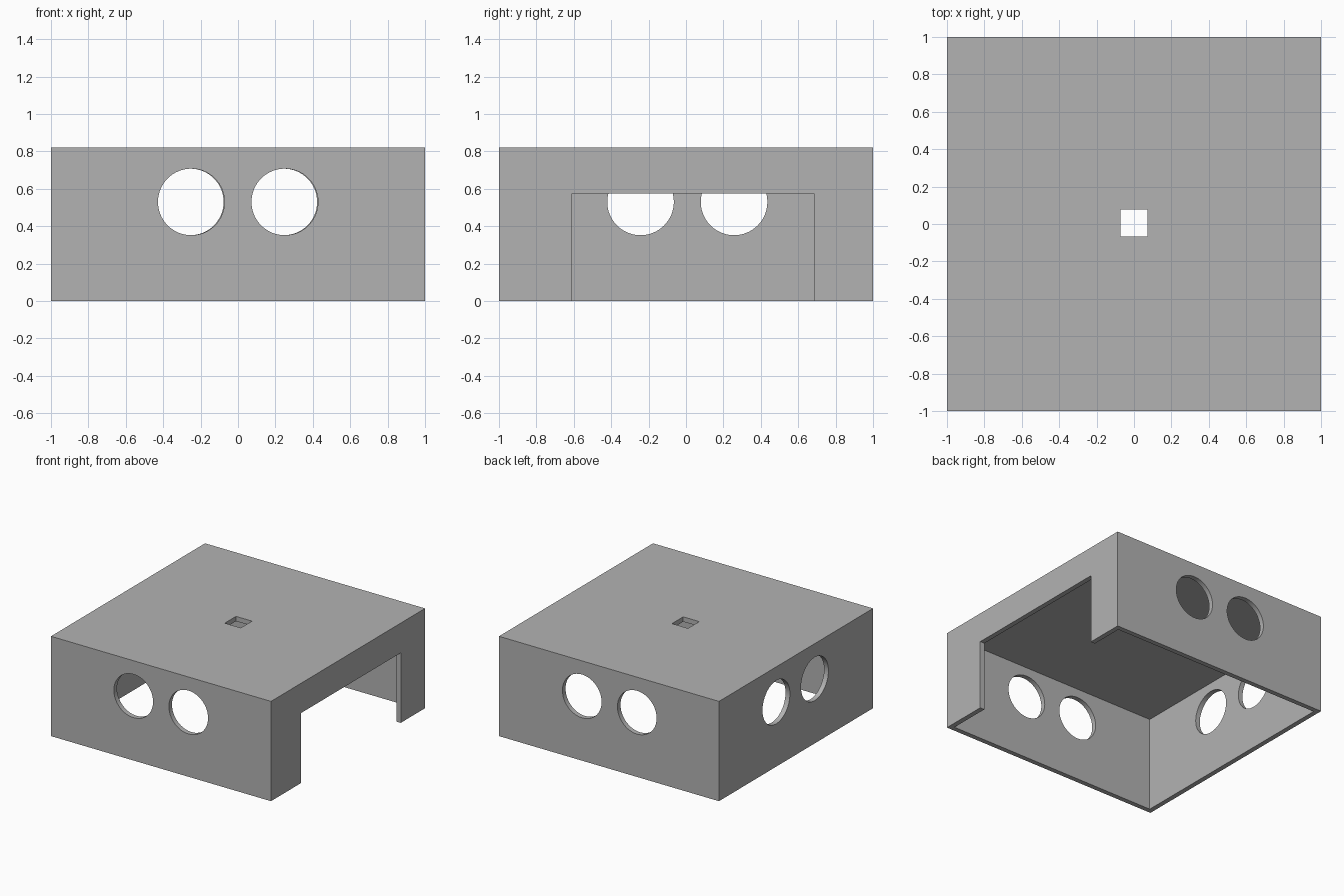
import bpy
import math
from mathutils import Vector

HEIGHT = 0.82
WALL = 0.04
HOLE_RADIUS = 0.178
HOLE_Z = 0.53

old = bpy.data.objects.get("Cube")
if old:
    bpy.data.objects.remove(old, do_unlink=True)

# Single matte grey
grey = bpy.data.materials.new("plain_grey")
grey.use_nodes = True
colour = (0.45, 0.45, 0.45, 1)
grey.diffuse_color = colour
grey.node_tree.nodes["Principled BSDF"].inputs["Base Color"].default_value = colour


def box(name, low, high):
    """Axis-aligned box between two corners."""
    low, high = Vector(low), Vector(high)
    bpy.ops.mesh.primitive_cube_add(size=1, location=(low + high) / 2)
    obj = bpy.context.object
    obj.name = name
    obj.scale = high - low
    bpy.ops.object.transform_apply(location=True, rotation=True, scale=True)
    return obj


def round_cutter(name, location, rotation):
    """Cylinder that passes through one wall."""
    bpy.ops.mesh.primitive_cylinder_add(vertices=64, radius=HOLE_RADIUS, depth=0.3,
                                        location=location, rotation=rotation)
    obj = bpy.context.object
    obj.name = name
    return obj


def cut(target, cutter):
    """Subtract the cutter and remove it afterwards."""
    cutter.hide_render = True
    mod = target.modifiers.new(cutter.name, "BOOLEAN")
    mod.operation = "DIFFERENCE"
    mod.solver = "EXACT"
    mod.object = cutter
    bpy.context.view_layer.objects.active = target
    bpy.ops.object.modifier_apply(modifier=mod.name)
    bpy.data.objects.remove(cutter, do_unlink=True)


# Outer block, hollowed from below
shell = box("box_cover", (-1, -1, 0), (1, 1, HEIGHT))
inner = 1 - WALL
cut(shell, box("cavity", (-inner, -inner, -0.2), (inner, inner, HEIGHT - WALL)))

# Wide doorway in the +x wall
cut(shell, box("doorway", (0.8, -0.61, -0.2), (1.2, 0.685, 0.575)))

# Small square opening in the roof
cut(shell, box("roof_opening", (-0.073, -0.068, 0.7), (0.073, 0.078, 1)))

# Pairs of round holes in the front, back and -x walls
quarter = math.pi / 2
for side in (-0.25, 0.25):
    cut(shell, round_cutter("front_hole", (side, -1, HOLE_Z), (quarter, 0, 0)))
    cut(shell, round_cutter("back_hole", (side - 0.005, 1, HOLE_Z), (quarter, 0, 0)))
    cut(shell, round_cutter("side_hole", (-1, side + 0.007, HOLE_Z), (0, quarter, 0)))

# Finish: one colour, smooth hole rims with sharp edges kept
shell.data.materials.clear()
shell.data.materials.append(grey)
for face in shell.data.polygons:
    face.material_index = 0
bpy.ops.object.select_all(action="DESELECT")
shell.select_set(True)
bpy.context.view_layer.objects.active = shell
bpy.ops.object.shade_smooth_by_angle(angle=math.radians(30))
